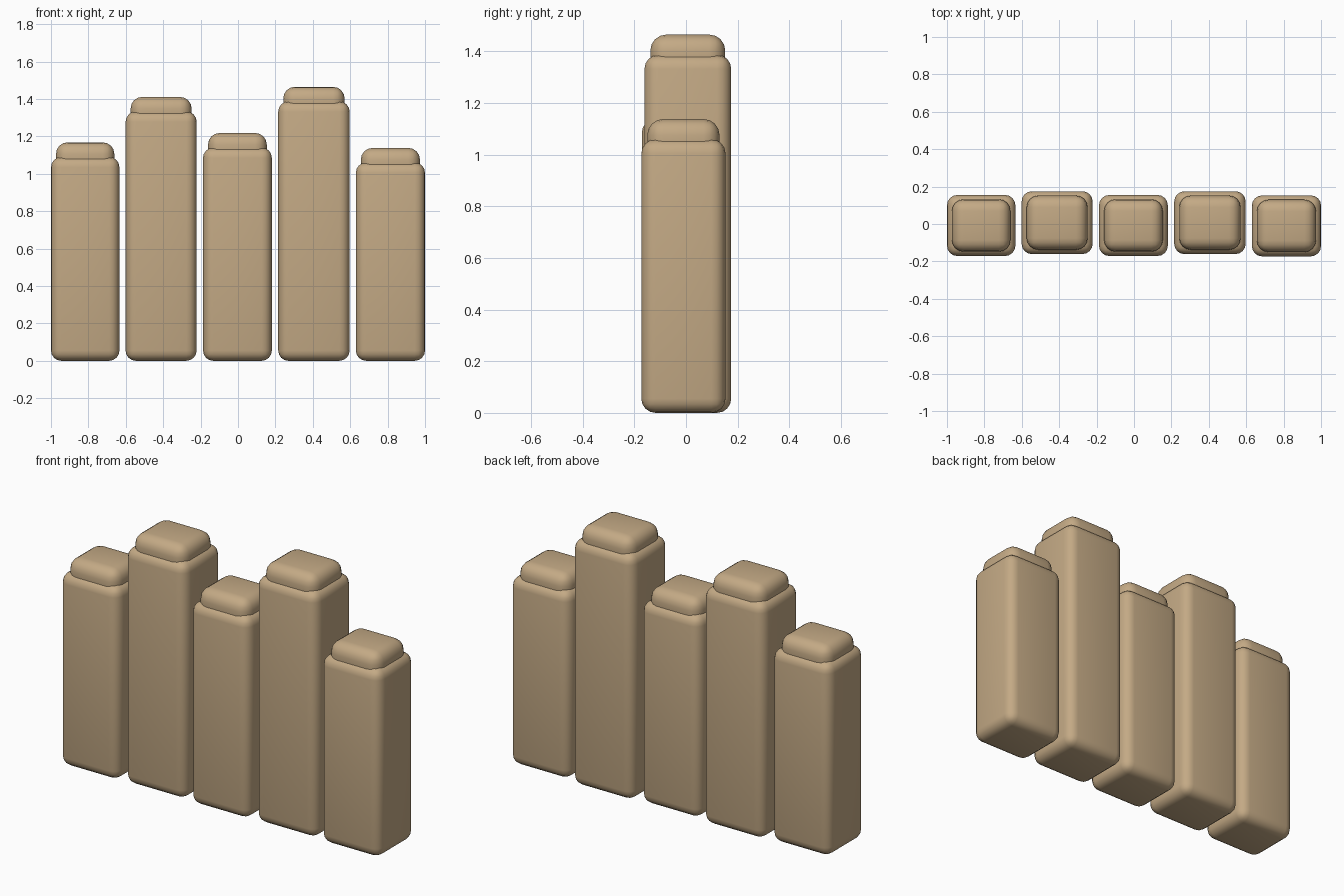
import bpy
import math

cube = bpy.data.objects.get("Cube")
if cube:
    bpy.data.objects.remove(cube, do_unlink=True)

wood = bpy.data.materials.new("tan wood")
wood.use_nodes = True
tan = (0.55, 0.40, 0.235, 1)
wood.diffuse_color = tan
wood.node_tree.nodes["Principled BSDF"].inputs["Base Color"].default_value = tan


def rounded_box(name, x, y, z0, z1, width, depth, radius):
    """Box from z0 to z1 with all edges rounded and smooth shading."""
    bpy.ops.mesh.primitive_cube_add(size=1, location=(x, y, (z0 + z1) / 2))
    ob = bpy.context.object
    ob.name = name
    ob.scale = (width, depth, z1 - z0)
    bpy.ops.object.transform_apply(location=False, rotation=False, scale=True)
    ob.data.materials.append(wood)
    bevel = ob.modifiers.new("rounding", "BEVEL")
    bevel.width = radius
    bevel.segments = 4
    bevel.limit_method = "NONE"
    bpy.ops.object.modifier_apply(modifier=bevel.name)
    bpy.ops.object.shade_smooth_by_angle(angle=math.radians(40))
    return ob


# Fence posts: centre x, centre y, width, depth, body height
posts = [
    (-0.817, -0.008, 0.366, 0.326, 1.09),
    (-0.411, 0.007, 0.38, 0.336, 1.333),
    (-0.003, -0.008, 0.368, 0.326, 1.14),
    (0.406, 0.007, 0.382, 0.336, 1.387),
    (0.815, -0.01, 0.37, 0.326, 1.06),
]
for i, (x, y, width, depth, height) in enumerate(posts, 1):
    rounded_box(f"post_{i}", x, y, 0, height, width, depth, 0.055)
    # Smaller cap sunk into the top of the post
    rounded_box(f"post_cap_{i}", x, y, height - 0.09, height + 0.078,
                width - 0.054, depth - 0.046, 0.062)
